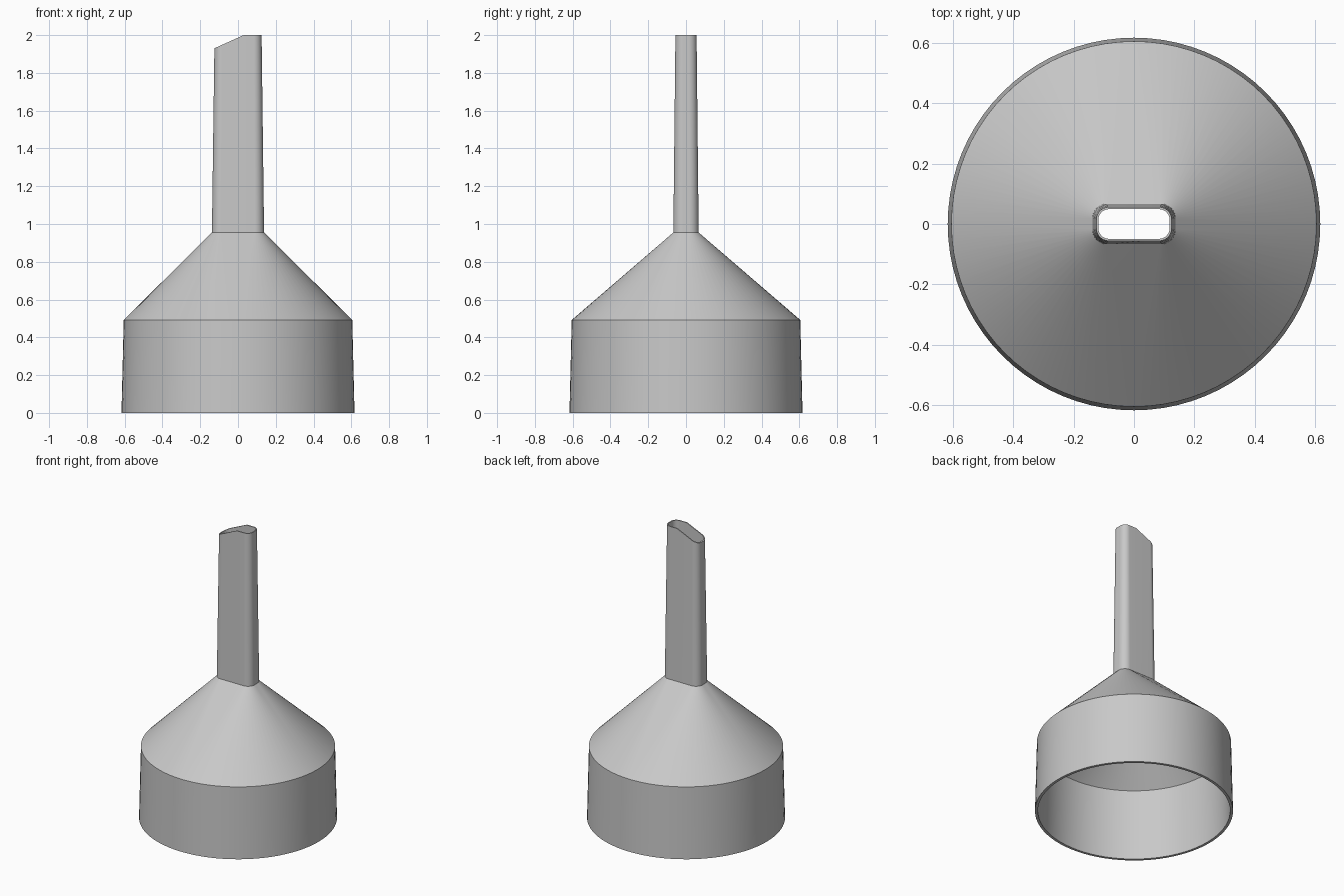
import bpy, bmesh, math

cube = bpy.data.objects.get("Cube")
if cube:
    bpy.data.objects.remove(cube, do_unlink=True)

STEPS = 20       # segments per rounded corner
TOP = 2.0
CUT_X = 0.03     # where the slanted spout cut begins
CUT_SLOPE = 0.45


def ring(bm, hx, hy, r, z, slanted=False):
    """Rounded rectangle; a full circle when hx == hy == r."""
    cx, cy = hx - r, hy - r
    pts = []
    for quarter, (sx, sy) in enumerate([(1, 1), (-1, 1), (-1, -1), (1, -1)]):
        arc = []
        for i in range(STEPS + 1):
            a = (quarter + i / STEPS) * math.pi / 2
            arc.append((sx * cx + r * math.cos(a), sy * cy + r * math.sin(a)))
        pts += arc
        # extra point on each long side, where the cut begins
        if quarter in (0, 2):
            pts.append((min(CUT_X, cx), sy * hy))
    verts = []
    for x, y in pts:
        drop = max(0, CUT_X - x) * CUT_SLOPE if slanted else 0
        verts.append(bm.verts.new((x, y, z - drop)))
    return verts


# Plastic
plastic = bpy.data.materials.new("grey plastic")
plastic.use_nodes = True
colour = (0.58, 0.58, 0.58, 1)
plastic.diffuse_color = colour
plastic.node_tree.nodes["Principled BSDF"].inputs["Base Color"].default_value = colour

# Funnel shell: up the outside, over the spout lip, down the inside
bm = bmesh.new()
rings = [
    ring(bm, 0.617, 0.617, 0.617, 0),
    ring(bm, 0.605, 0.605, 0.605, 0.492),
    ring(bm, 0.138, 0.067, 0.05, 0.955),
    ring(bm, 0.125, 0.056, 0.042, TOP, True),
    ring(bm, 0.118, 0.049, 0.035, TOP, True),
    ring(bm, 0.128, 0.057, 0.04, 0.945),
    ring(bm, 0.588, 0.588, 0.588, 0.484),
    ring(bm, 0.599, 0.599, 0.599, 0),
]
for lower, upper in zip(rings, rings[1:] + rings[:1]):
    n = len(lower)
    for i in range(n):
        j = (i + 1) % n
        bm.faces.new((lower[i], lower[j], upper[j], upper[i]))
bmesh.ops.remove_doubles(bm, verts=bm.verts, dist=0.0001)
bmesh.ops.recalc_face_normals(bm, faces=bm.faces)

mesh = bpy.data.meshes.new("funnel")
bm.to_mesh(mesh)
bm.free()
mesh.materials.append(plastic)
funnel = bpy.data.objects.new("funnel", mesh)
bpy.context.collection.objects.link(funnel)

bpy.ops.object.select_all(action="DESELECT")
funnel.select_set(True)
bpy.context.view_layer.objects.active = funnel
bpy.ops.object.shade_smooth_by_angle(angle=math.radians(25))
